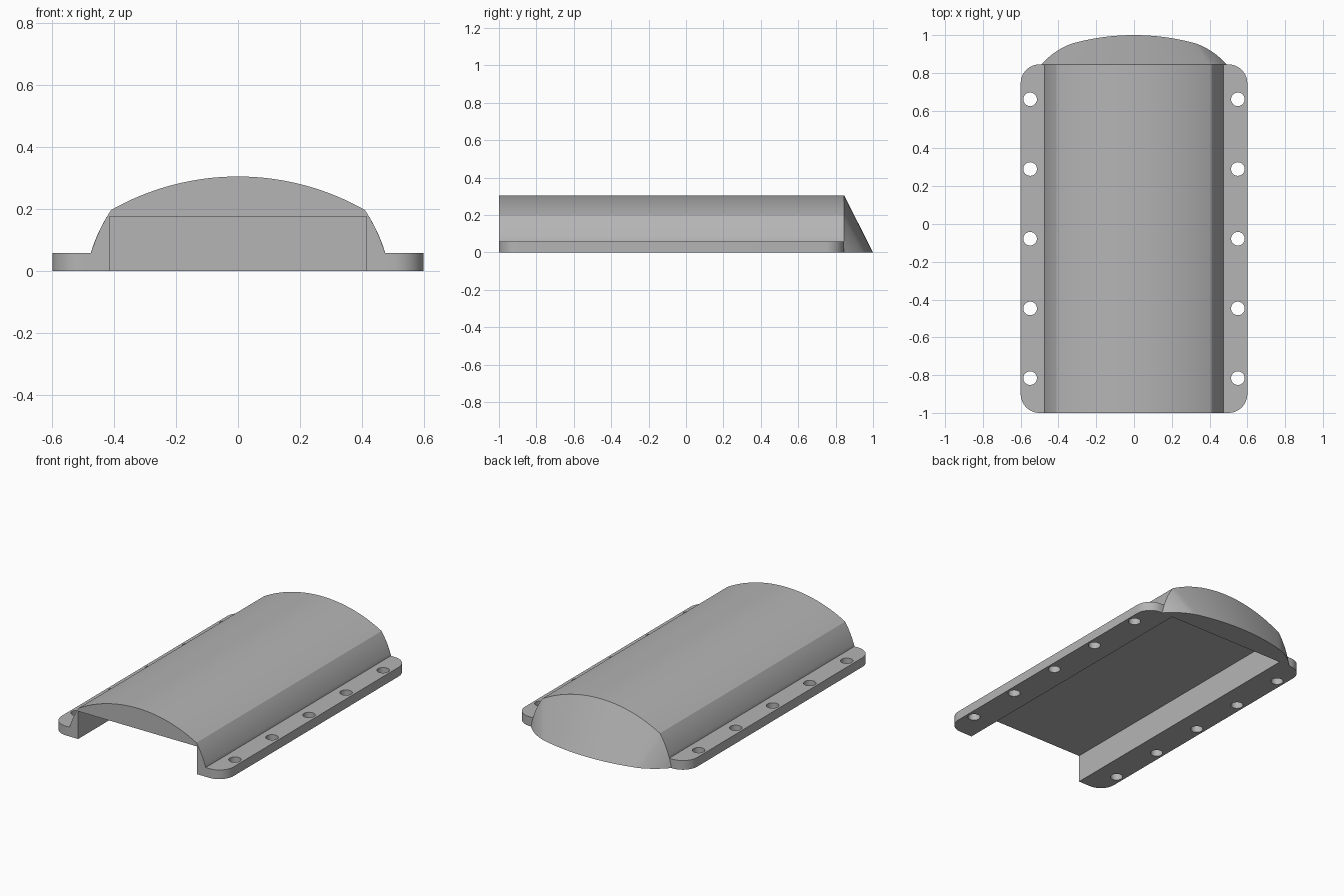
import bpy, bmesh, math
from mathutils import Vector, Matrix

old = bpy.data.objects.get("Cube")
if old:
    bpy.data.objects.remove(old, do_unlink=True)

FRONT, BACK = -1.0, 0.845
FLANGE_H, FLANGE_X, INNER_X = 0.058, 0.6, 0.475
CHANNEL_X, CHANNEL_H = 0.415, 0.175

grey = bpy.data.materials.new("plain grey")
grey.use_nodes = True
grey.diffuse_color = (0.46, 0.46, 0.46, 1)
grey.node_tree.nodes["Principled BSDF"].inputs["Base Color"].default_value = grey.diffuse_color


def finish(name, bm):
    bmesh.ops.remove_doubles(bm, verts=bm.verts, dist=1e-5)
    bmesh.ops.recalc_face_normals(bm, faces=bm.faces)
    mesh = bpy.data.meshes.new(name)
    bm.to_mesh(mesh)
    bm.free()
    mesh.materials.append(grey)
    obj = bpy.data.objects.new(name, mesh)
    bpy.context.collection.objects.link(obj)
    return obj


def activate(obj):
    bpy.ops.object.select_all(action='DESELECT')
    obj.select_set(True)
    bpy.context.view_layer.objects.active = obj


def smooth(obj):
    activate(obj)
    bpy.ops.object.shade_smooth_by_angle(angle=math.radians(20))


def prism(name, points, direction):
    """Extrude a closed outline of 3D points along a direction."""
    bm = bmesh.new()
    face = bm.faces.new([bm.verts.new(p) for p in points])
    new = bmesh.ops.extrude_face_region(bm, geom=[face], use_keep_orig=True)["geom"]
    verts = [v for v in new if isinstance(v, bmesh.types.BMVert)]
    bmesh.ops.translate(bm, verts=verts, vec=direction)
    return finish(name, bm)


def arc(p, q, rise, steps):
    """Circular arc from p to q, bulging to the right of travel."""
    p, q = Vector(p), Vector(q)
    chord = q - p
    half = chord.length / 2
    normal = Vector((chord.y, -chord.x)).normalized()
    r = (half * half + rise * rise) / (2 * rise)
    out = []
    for i in range(steps + 1):
        t = i / steps
        u = half * (2 * t - 1)
        out.append(p + chord * t + normal * (math.sqrt(r * r - u * u) - r + rise))
    return out


def arch(foot, shoulder, side_rise, top_rise):
    """Symmetric outline: side arc, broad crown arc, mirrored side arc."""
    side = arc(foot, shoulder, side_rise, 8)
    crown = arc(shoulder, (-shoulder[0], shoulder[1]), top_rise, 40)
    return side + crown[1:-1] + [Vector((-p.x, p.y)) for p in reversed(side)]


# Arched cover with a rectangular channel underneath
outer = arch((INNER_X, FLANGE_H), (0.41, 0.197), 0.0056, 0.108)
inner = [(-INNER_X, 0), (-CHANNEL_X, 0), (-CHANNEL_X, CHANNEL_H),
         (CHANNEL_X, CHANNEL_H), (CHANNEL_X, 0), (INNER_X, 0)]
cover = prism("arched_cover", [(p[0], FRONT, p[1]) for p in outer + inner],
              (0, BACK - FRONT, 0))
smooth(cover)

# Sloped closed end, ruled between the arch and a curved foot line
upper = arch((0.49, 0), (0.41, 0.197), 0.011, 0.108)
lower = arch((0.49, BACK), (0.33, 0.955), 0.012, 0.045)
bm = bmesh.new()
top = [bm.verts.new((p.x, BACK, p.y)) for p in upper]
foot = [bm.verts.new((p.x, p.y, 0)) for p in lower]
top[0].co = foot[0].co
top[-1].co = foot[-1].co
bm.faces.new(top)
bm.faces.new(foot)
for i in range(len(top) - 1):
    bm.faces.new((top[i], top[i + 1], foot[i + 1], foot[i]))
smooth(finish("sloped_end", bm))

# Mounting flanges with rounded outer corners and drilled bolt holes
R = 0.1
for side, label in ((1, "left"), (-1, "right")):
    outline = [(INNER_X, FRONT)]
    for cy, start in ((FRONT + R, -90), (BACK - R, 0)):
        for i in range(13):
            a = math.radians(start + 90 * i / 12)
            outline.append((FLANGE_X - R + R * math.cos(a), cy + R * math.sin(a)))
    outline.append((INNER_X, BACK))
    flange = prism(label + "_flange", [(side * x, y, 0) for x, y in outline],
                   (0, 0, FLANGE_H))
    bm = bmesh.new()
    for i in range(5):
        bmesh.ops.create_cone(bm, cap_ends=True, segments=32, radius1=0.036,
                              radius2=0.036, depth=0.3,
                              matrix=Matrix.Translation((side * 0.55, 0.66 - 0.369 * i, 0)))
    drill = finish(label + "_hole_cutter", bm)
    drill.hide_render = True
    cut = flange.modifiers.new("bolt holes", 'BOOLEAN')
    cut.operation, cut.solver, cut.object = 'DIFFERENCE', 'EXACT', drill
    activate(flange)
    bpy.ops.object.modifier_apply(modifier=cut.name)
    bpy.data.objects.remove(drill, do_unlink=True)
    smooth(flange)
